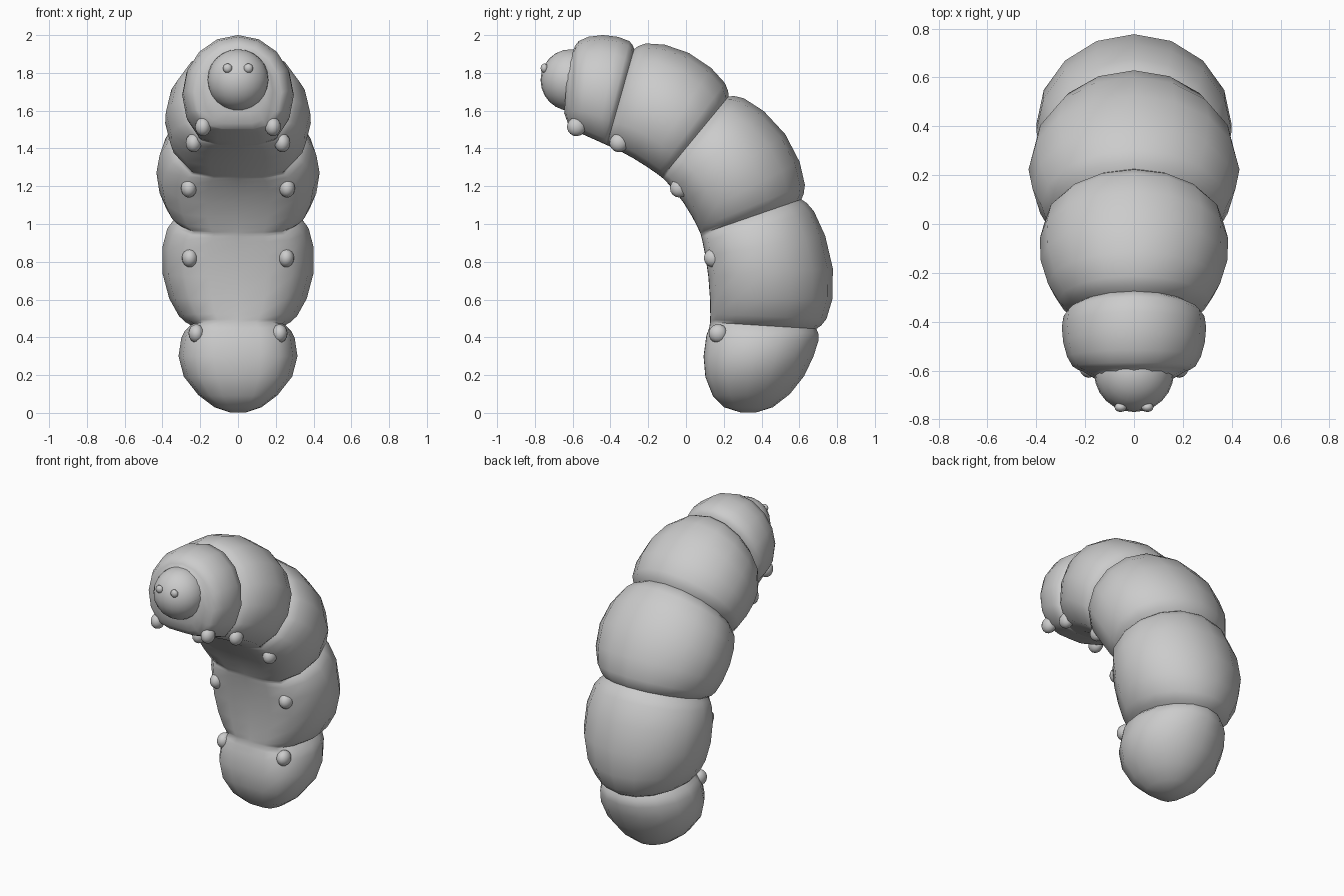
import bpy, bmesh, math
from mathutils import Vector

if "Cube" in bpy.data.objects:
    bpy.data.objects.remove(bpy.data.objects["Cube"])

SIDES = 16
GROOVE = 0.035

# Each section: belly y, belly z, back y, back z, half width
creases = [(-.61, 1.50, -.595, 1.925, .21), (-.42, 1.415, -.275, 1.925, .255),
           (-.13, 1.245, .225, 1.675, .325), (.075, .945, .61, 1.13, .325),
           (.125, .48, .69, .445, .25)]
mids = [(-.52, 1.46, -.44, 2.0, .29), (-.28, 1.345, .015, 1.905, .382),
        (-.015, 1.11, .525, 1.475, .432), (.115, .72, .777, .765, .40)]
tail = [(.12, .45, .70, .42, .28), (.105, .41, .70, .38, .30), (.09, .30, .675, .30, .315),
        (.10, .19, .625, .195, .287), (.14, .09, .55, .10, .21),
        (.20, .03, .46, .03, .125), (.29, .002, .37, .002, .04)]
muzzle = [(-.645, 1.585, -.62, 1.915, .16), (-.625, 1.53, -.61, 1.92, .185)]


def puff(sec, g):
    """Push the back and sides of a section outward; the belly stays put."""
    b, k = Vector(sec[:2]), Vector(sec[2:4])
    k = k + (k - b).normalized() * g
    return (b.x, b.y, k.x, k.y, sec[4] + g)


def segment(a, m, c):
    """Sections of one puffed body segment between two creases."""
    m = puff(m, -GROOVE)
    out = []
    for t in (0, .03, .09, .26, .5, .74, .91, .97):
        wa, wm, wc = (1-t)*(1-2*t), 4*t*(1-t), t*(2*t-1)
        s = [wa*p + wm*q + wc*r for p, q, r in zip(a, m, c)]
        out.append(puff(s, GROOVE * (1 - abs(2*t - 1)**10)))
    return out


def ring(bm, sec):
    """Round cross-section softly flattened on the belly side."""
    b, k, w = Vector(sec[:2]), Vector(sec[2:4]), sec[4]
    depth = (k - b).length
    up = (k - b) / depth
    r = depth * .56
    soft = depth * .05
    verts = []
    for i in range(SIDES):
        a = 2 * math.pi * i / SIDES
        v = r * math.cos(a)
        floor = -(depth - r)
        v = (v + floor + math.sqrt((v - floor)**2 + soft**2)) / 2
        p = k + up * (v - r)
        verts.append(bm.verts.new((w * math.sin(a), p.x, p.y)))
    return verts


# Body: one loft through all sections
sections = list(muzzle)
for i, m in enumerate(mids):
    sections += segment(creases[i], m, creases[i + 1])
sections += [creases[-1]] + tail
bm = bmesh.new()
rings = [ring(bm, s) for s in sections]
for r0, r1 in zip(rings, rings[1:]):
    for i in range(SIDES):
        j = (i + 1) % SIDES
        bm.faces.new((r0[i], r0[j], r1[j], r1[i]))
bm.faces.new(rings[0])
bm.faces.new(rings[-1])
bmesh.ops.recalc_face_normals(bm, faces=bm.faces)
mesh = bpy.data.meshes.new("body")
bm.to_mesh(mesh)
bm.free()
body = bpy.data.objects.new("body", mesh)
bpy.context.collection.objects.link(body)
bpy.context.view_layer.objects.active = body
body.select_set(True)
bpy.ops.object.shade_smooth_by_angle(angle=math.radians(75))


def ball(name, loc, scale, tilt=0, seg=24):
    bpy.ops.mesh.primitive_uv_sphere_add(segments=seg, ring_count=seg // 2,
                                         location=loc, rotation=(tilt, 0, 0))
    ob = bpy.context.object
    ob.name = name
    ob.scale = scale
    bpy.ops.object.shade_smooth()


# Head
ball("head", (0, -.61, 1.762), (.163, .16, .163))

# Eyes and stubby feet in mirrored pairs: x, y, z, tilt
feet = [(.185, -.58, 1.515, .3), (.235, -.355, 1.43, .6), (.26, -.035, 1.19, .8),
        (.255, .145, .82, 1.4), (.22, .17, .42, 1.4)]
for side, tag in ((1, "left"), (-1, "right")):
    ball("eye_" + tag, (side * .055, -.75, 1.825), (.025, .02, .025), seg=12)
    for n, (x, y, z, tilt) in enumerate(feet):
        ball(f"foot_{tag}_{n + 1}", (side * x, y, z), (.042, .05, .05), -tilt, 16)
